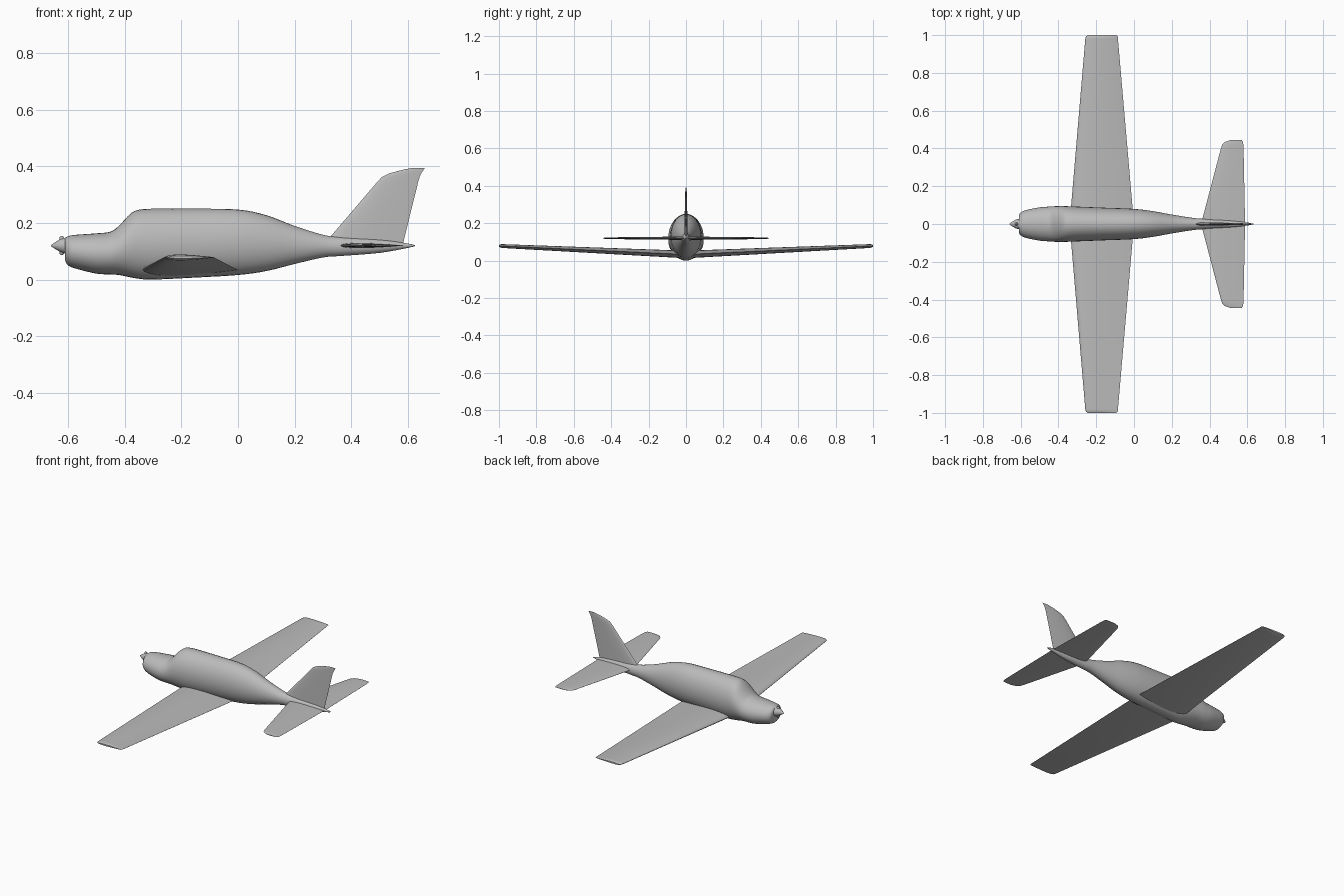
import bpy, bmesh
from math import sin, cos, pi, sqrt

cube = bpy.data.objects.get("Cube")
if cube:
    bpy.data.objects.remove(cube, do_unlink=True)

grey = bpy.data.materials.new("plain grey")
grey.use_nodes = True
grey.diffuse_color = (0.5, 0.5, 0.5, 1)
grey.node_tree.nodes["Principled BSDF"].inputs["Base Color"].default_value = (0.5, 0.5, 0.5, 1)


def loft(name, rings, angle=40):
    """Skin a list of equal-length rings and cap both ends."""
    bm = bmesh.new()
    loops = [[bm.verts.new(p) for p in ring] for ring in rings]
    n = len(loops[0])
    for a, b in zip(loops, loops[1:]):
        for i in range(n):
            j = (i + 1) % n
            bm.faces.new((a[i], a[j], b[j], b[i]))
    bm.faces.new(loops[0])
    bm.faces.new(loops[-1])
    bmesh.ops.recalc_face_normals(bm, faces=bm.faces)
    mesh = bpy.data.meshes.new(name)
    bm.to_mesh(mesh)
    bm.free()
    mesh.materials.append(grey)
    obj = bpy.data.objects.new(name, mesh)
    bpy.context.collection.objects.link(obj)
    bpy.ops.object.select_all(action="DESELECT")
    obj.select_set(True)
    bpy.context.view_layer.objects.active = obj
    bpy.ops.object.shade_smooth_by_angle(angle=angle * pi / 180)
    return obj


def smooth_stations(rows, steps=4):
    """Pass a soft curve through the body stations."""
    out = []
    for k in range(len(rows) - 1):
        p0, p1, p2 = rows[max(k - 1, 0)], rows[k], rows[k + 1]
        p3 = rows[min(k + 2, len(rows) - 1)]
        for s in range(steps):
            t = s / steps
            out.append([0.5 * (2 * b + (c - a) * t + (2 * a - 5 * b + 4 * c - d) * t * t
                               + (3 * b - a - 3 * c + d) * t ** 3)
                        for a, b, c, d in zip(p0, p1, p2, p3)])
    return out + [list(rows[-1])]


def body_ring(x, bottom, top, half, n=32):
    mid, high = (top + bottom) / 2, (top - bottom) / 2
    return [(x, half * cos(2 * pi * i / n), mid + high * sin(2 * pi * i / n)) for i in range(n)]


def airfoil(lead, trail, ratio, n=12):
    """Closed list of (x, thickness offset) around a symmetric section."""
    chord = trail - lead
    upper = []
    for i in range(n + 1):
        u = (1 - cos(pi * i / n)) / 2
        t = 5 * ratio * (0.2969 * sqrt(u) - 0.126 * u - 0.3516 * u ** 2
                         + 0.2843 * u ** 3 - 0.1015 * u ** 4)
        upper.append((lead + u * chord, t * chord))
    return upper + [(x, -t) for x, t in reversed(upper[1:])]


def flat_surface(name, half, ratio):
    """Mirrored wing: each row is span, leading x, trailing x, height, thinning."""
    rows = [(-r[0],) + r[1:] for r in reversed(half)] + list(half[1:] if half[0][0] == 0 else half)
    if half[0][0] == 0:
        rows = [(-r[0],) + r[1:] for r in reversed(half[1:])] + list(half)
    return loft(name, [[(x, y, z + t) for x, t in airfoil(a, b, ratio * k)]
                       for y, a, b, z, k in rows])


# Fuselage: x, bottom, top, half width
stations = [
    (-0.61, 0.068, 0.145, 0.045), (-0.60, 0.05, 0.153, 0.06),
    (-0.57, 0.038, 0.158, 0.074), (-0.50, 0.021, 0.163, 0.088),
    (-0.45, 0.018, 0.169, 0.092), (-0.42, 0.016, 0.19, 0.094),
    (-0.38, 0.008, 0.232, 0.095), (-0.35, 0.003, 0.246, 0.094),
    (-0.30, 0.0, 0.25, 0.092), (-0.15, 0.007, 0.25, 0.086),
    (0.0, 0.016, 0.247, 0.08), (0.10, 0.03, 0.227, 0.068),
    (0.20, 0.055, 0.189, 0.05), (0.30, 0.078, 0.158, 0.034),
    (0.36, 0.083, 0.15, 0.028), (0.50, 0.094, 0.141, 0.02),
    (0.60, 0.112, 0.127, 0.008), (0.625, 0.118, 0.121, 0.002)]
loft("fuselage", [body_ring(*s) for s in smooth_stations(stations)])

# Nose spinner with two short blade roots
loft("spinner", [body_ring(x, 0.12 - r, 0.12 + r, r, 20) for x, r in
                 ((-0.66, 0.002), (-0.645, 0.012), (-0.625, 0.024), (-0.6, 0.03))])
for side, label in ((1, "upper"), (-1, "lower")):
    loft(label + "_blade_root",
         [[(-0.622 + r * cos(a * pi / 5), r * sin(a * pi / 5), 0.12 + side * h)
           for a in range(10)] for h, r in ((0.0, 0.009), (0.028, 0.008), (0.033, 0.004))])

# Main wing and tailplane
flat_surface("main_wing", [
    (0, -0.341, 0.0, 0.033, 1), (0.98, -0.258, -0.085, 0.078, 1),
    (0.993, -0.255, -0.086, 0.079, 0.85), (1.0, -0.245, -0.092, 0.079, 0.5)], 0.12)
flat_surface("tailplane", [
    (0, 0.355, 0.588, 0.12, 1), (0.40, 0.46, 0.58, 0.12, 1),
    (0.42, 0.467, 0.579, 0.12, 0.95), (0.435, 0.482, 0.577, 0.12, 0.8),
    (0.444, 0.51, 0.57, 0.12, 0.5)], 0.08)

# Swept tail fin
fin = [(0.12, 0.3, 0.581, 1), (0.15, 0.325, 0.588, 1), (0.345, 0.492, 0.636, 1),
       (0.362, 0.508, 0.641, 1), (0.375, 0.535, 0.647, 0.9),
       (0.387, 0.58, 0.655, 0.8), (0.394, 0.615, 0.659, 0.5)]
loft("tail_fin", [[(x, t, z) for x, t in airfoil(a, b, 0.07 * k)] for z, a, b, k in fin])
